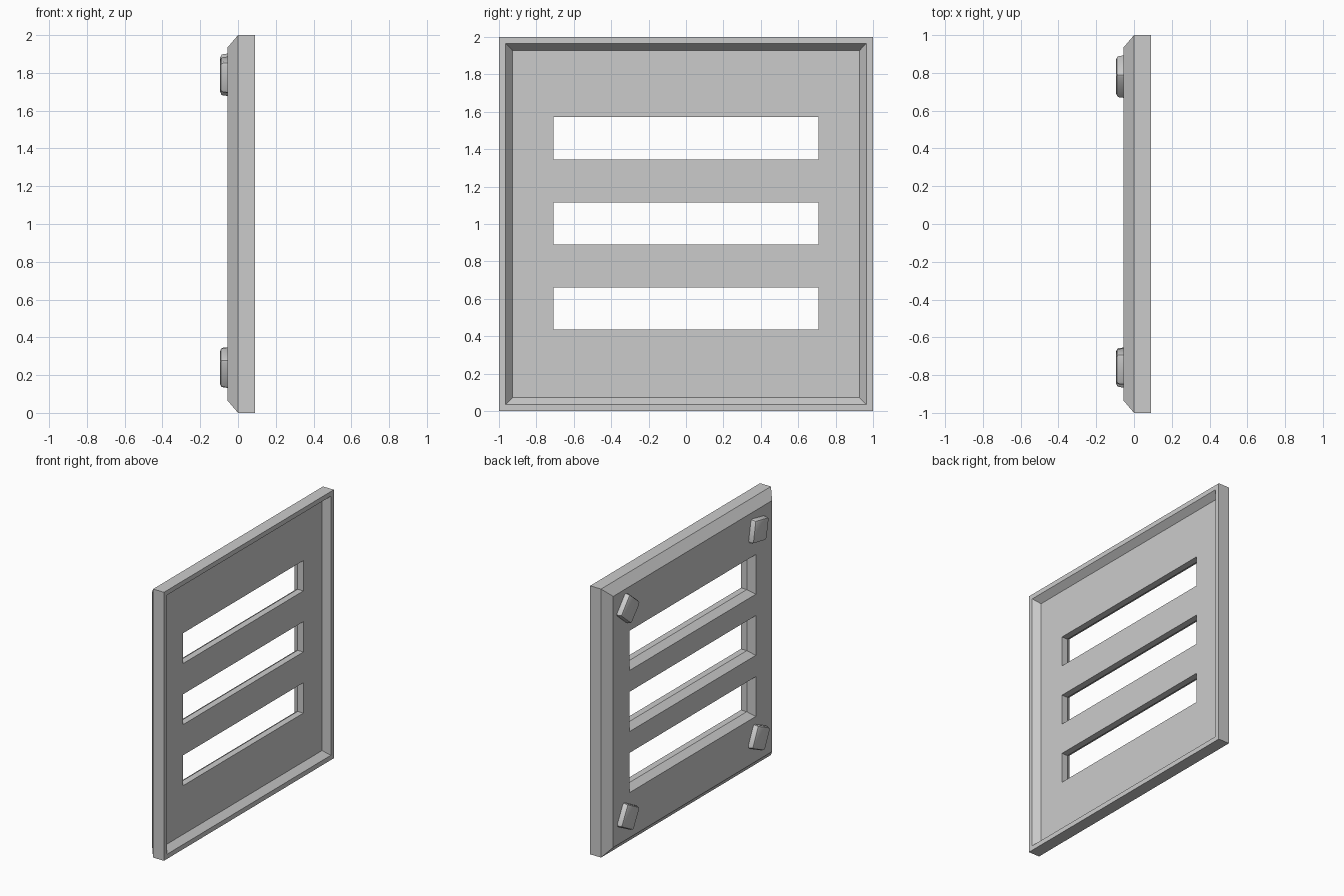
import bpy, bmesh, math

if "Cube" in bpy.data.objects:
    bpy.data.objects.remove(bpy.data.objects["Cube"])


def loft(bm, rings, cz):
    """Closed solid from rectangular rings (x, half_y, half_z) centred on height cz."""
    loops = []
    for x, hy, hz in rings:
        loops.append([bm.verts.new((x, sy * hy, cz + sz * hz))
                      for sy, sz in ((-1, -1), (1, -1), (1, 1), (-1, 1))])
    for a, b in zip(loops, loops[1:]):
        for i in range(4):
            j = (i + 1) % 4
            bm.faces.new((a[i], a[j], b[j], b[i]))
    bm.faces.new(loops[0])
    bm.faces.new(loops[-1])


def finish(name, bm):
    bmesh.ops.recalc_face_normals(bm, faces=bm.faces[:])
    me = bpy.data.meshes.new(name)
    bm.to_mesh(me)
    bm.free()
    ob = bpy.data.objects.new(name, me)
    bpy.context.collection.objects.link(ob)
    return ob


def apply_mods(ob):
    bpy.ops.object.select_all(action='DESELECT')
    bpy.context.view_layer.objects.active = ob
    ob.select_set(True)
    for m in list(ob.modifiers):
        bpy.ops.object.modifier_apply(modifier=m.name)


# Panel: chamfered back edge, raised front rim with sloped recess
bm = bmesh.new()
loft(bm, [(-0.055, 0.935, 0.935), (0, 1, 1), (0.09, 1, 1),
          (0.09, 0.965, 0.965), (0.043, 0.928, 0.928)], 1.0)
panel = finish("vent_panel", bm)

# Slot cutters: straight opening that flares out towards the back
bm = bmesh.new()
for cz in (0.548, 1.003, 1.458):
    loft(bm, [(-0.075, 0.757, 0.162), (-0.005, 0.708, 0.113), (0.2, 0.708, 0.113)], cz)
cutter = finish("slot_cutter", bm)
cutter.hide_render = True
mod = panel.modifiers.new("slots", 'BOOLEAN')
mod.operation = 'DIFFERENCE'
mod.solver = 'EXACT'
mod.object = cutter
apply_mods(panel)
bpy.data.objects.remove(cutter)

# Corner studs: softly bevelled square caps, each turned differently
for i, (y, z, turn) in enumerate([(0.78, 1.79, 40), (-0.755, 1.79, 11),
                                  (0.78, 0.24, 28), (-0.76, 0.24, 25)]):
    bm = bmesh.new()
    loft(bm, [(-0.045, 0.082, 0.082), (0, 0.085, 0.085), (0.02, 0.085, 0.085)], 0)
    stud = finish(f"corner_stud_{i + 1}", bm)
    stud.location = (-0.05, y, z)
    stud.rotation_euler = (math.radians(turn), 0, 0)
    bev = stud.modifiers.new("bevel", 'BEVEL')
    bev.width = 0.018
    bev.segments = 2
    bev.limit_method = 'ANGLE'
    apply_mods(stud)
    bpy.ops.object.shade_smooth_by_angle(angle=math.radians(35))
